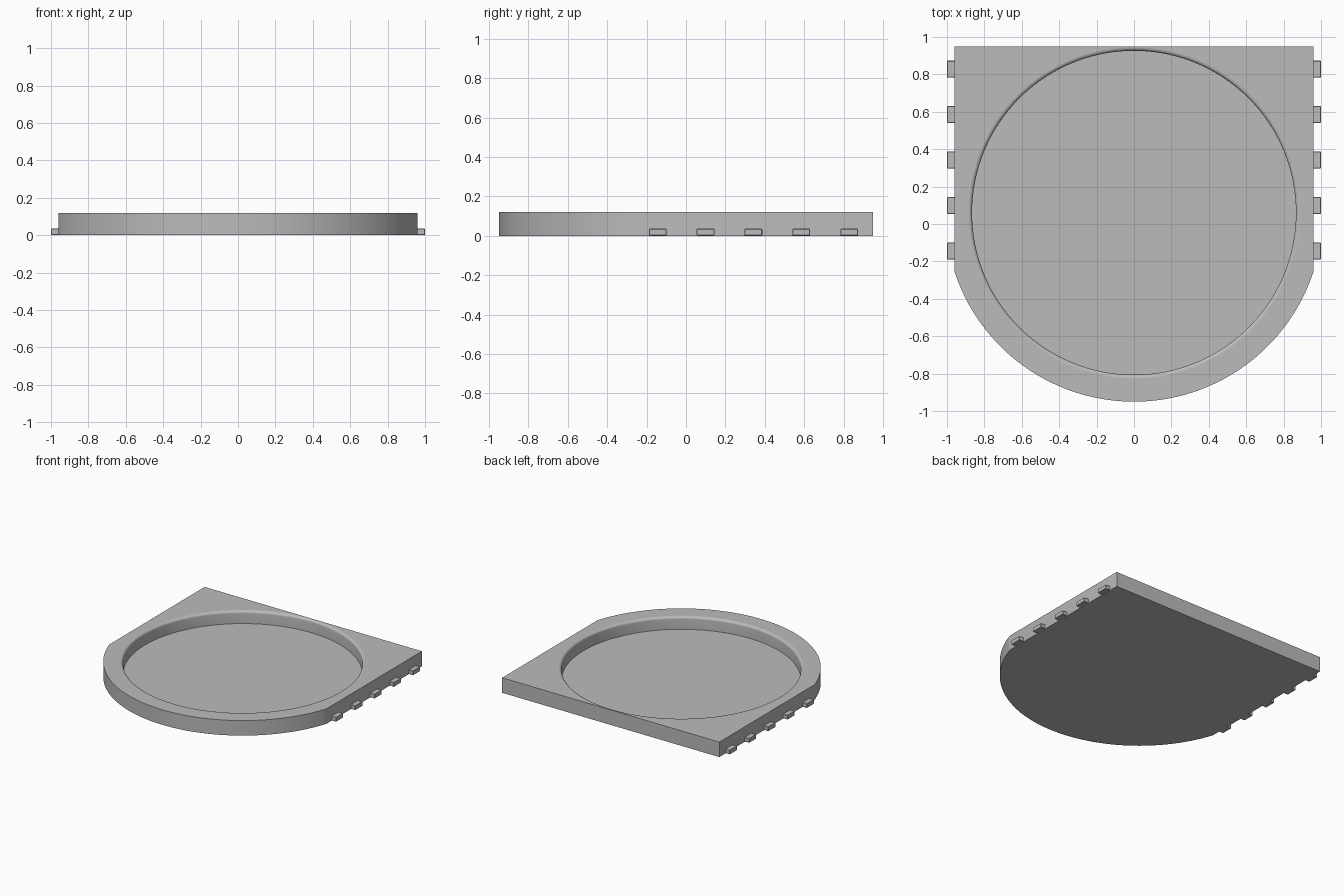
import bpy, bmesh, math
from mathutils import Matrix

if "Cube" in bpy.data.objects:
    bpy.data.objects.remove(bpy.data.objects["Cube"], do_unlink=True)

HALF_W, BACK, HEIGHT = 0.96, 0.95, 0.12
CENTRE_Y, OUTER_R = 0.06, 1.01
POOL_R, FLOOR_Z, FILLET = 0.866, 0.02, 0.02

grey = bpy.data.materials.new("plain grey")
grey.use_nodes = True
colour = (0.5, 0.5, 0.5, 1)
grey.diffuse_color = colour
grey.node_tree.nodes["Principled BSDF"].inputs["Base Color"].default_value = colour


def make_object(name, bm):
    bmesh.ops.recalc_face_normals(bm, faces=bm.faces)
    mesh = bpy.data.meshes.new(name)
    bm.to_mesh(mesh)
    bm.free()
    mesh.materials.append(grey)
    obj = bpy.data.objects.new(name, mesh)
    bpy.context.collection.objects.link(obj)
    return obj


def activate(obj):
    bpy.ops.object.select_all(action="DESELECT")
    obj.select_set(True)
    bpy.context.view_layer.objects.active = obj


# Tray body: square back, round front
half = math.asin(HALF_W / OUTER_R)
outline = [(HALF_W, BACK), (-HALF_W, BACK)]
steps = 72
for i in range(steps + 1):
    a = -half + 2 * half * i / steps
    outline.append((OUTER_R * math.sin(a), CENTRE_Y - OUTER_R * math.cos(a)))
bm = bmesh.new()
base = bm.faces.new([bm.verts.new((x, y, 0)) for x, y in outline])
top = bmesh.ops.extrude_face_region(bm, geom=[base])["geom"]
bmesh.ops.translate(bm, vec=(0, 0, HEIGHT),
                    verts=[g for g in top if isinstance(g, bmesh.types.BMVert)])
tray = make_object("tray_body", bm)

# Round recess with a rounded lip, turned from a profile
profile = [(0, FLOOR_Z), (POOL_R, FLOOR_Z)]
for i in range(7):
    a = math.pi / 2 * i / 6
    profile.append((POOL_R + FILLET * (1 - math.cos(a)),
                    HEIGHT - FILLET + FILLET * math.sin(a)))
profile += [(POOL_R + FILLET, HEIGHT * 2), (0, HEIGHT * 2)]
bm = bmesh.new()
verts = [bm.verts.new((r, 0, z)) for r, z in profile]
edges = [bm.edges.new(pair) for pair in zip(verts, verts[1:])]
bmesh.ops.spin(bm, geom=verts + edges, axis=(0, 0, 1), cent=(0, 0, 0),
               angle=math.tau, steps=128, use_duplicate=False)
bmesh.ops.remove_doubles(bm, verts=bm.verts, dist=0.0001)
bmesh.ops.translate(bm, vec=(0, CENTRE_Y, 0), verts=bm.verts)
cutter = make_object("recess_cutter", bm)
cutter.hide_render = True

cut = tray.modifiers.new("recess", "BOOLEAN")
cut.operation, cut.solver, cut.object = "DIFFERENCE", "EXACT", cutter
activate(tray)
bpy.ops.object.modifier_apply(modifier=cut.name)
bpy.data.objects.remove(cutter, do_unlink=True)
bpy.ops.object.shade_smooth_by_angle(angle=math.radians(30))
for face in tray.data.polygons:
    if abs(face.normal.z) > 0.999:
        face.use_smooth = False

# Small clip tabs along both straight sides
for side, sign in (("left", 1), ("right", -1)):
    for i in range(5):
        bm = bmesh.new()
        bmesh.ops.create_cube(bm, size=1, matrix=Matrix.Translation(
            (sign * 0.97, -0.144 + 0.243 * i, 0.0185)) @ Matrix.Diagonal((0.06, 0.09, 0.035, 1)))
        bmesh.ops.bevel(bm, geom=list(bm.edges), offset=0.003, segments=1, affect="EDGES")
        make_object(f"{side}_tab_{i + 1}", bm)
